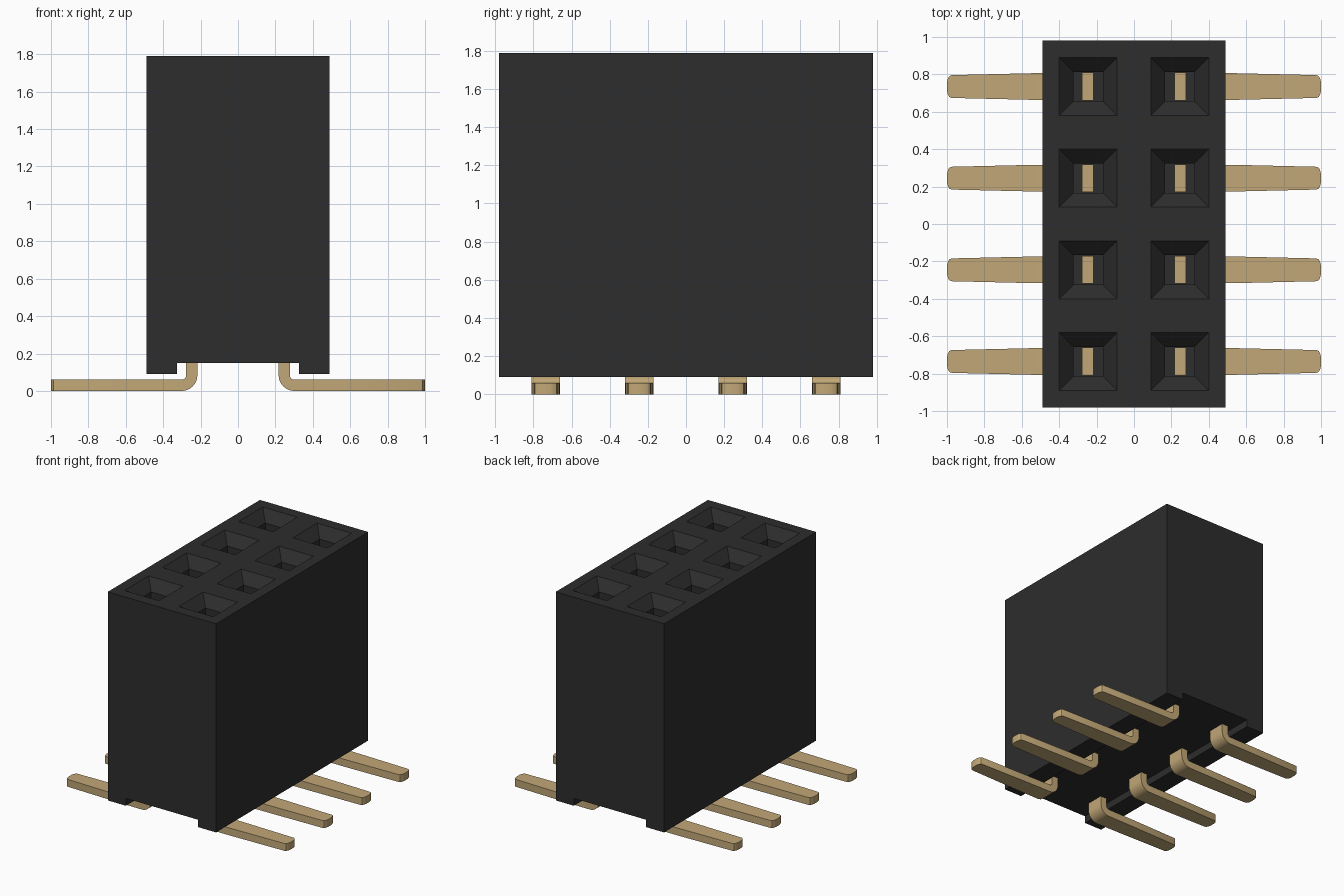
import bpy, bmesh, math

if "Cube" in bpy.data.objects:
    bpy.data.objects.remove(bpy.data.objects["Cube"], do_unlink=True)


def material(name, rgb, rough):
    m = bpy.data.materials.new(name)
    m.use_nodes = True
    m.diffuse_color = (*rgb, 1)
    bsdf = m.node_tree.nodes["Principled BSDF"]
    bsdf.inputs["Base Color"].default_value = (*rgb, 1)
    bsdf.inputs["Roughness"].default_value = rough
    return m


black = material("black plastic", (0.026, 0.026, 0.026), 0.6)
gold = material("pale gold", (0.54, 0.39, 0.185), 0.5)


def loft(bm, rings):
    """Closed solid through a list of matching vertex rings."""
    rows = [[bm.verts.new(p) for p in ring] for ring in rings]
    n = len(rows[0])
    for a, b in zip(rows, rows[1:]):
        for i in range(n):
            j = (i + 1) % n
            bm.faces.new((a[i], a[j], b[j], b[i]))
    bm.faces.new(rows[0][::-1])
    bm.faces.new(rows[-1])


def make_object(name, bm, mat):
    bmesh.ops.recalc_face_normals(bm, faces=bm.faces)
    mesh = bpy.data.meshes.new(name)
    bm.to_mesh(mesh)
    bm.free()
    mesh.materials.append(mat)
    ob = bpy.data.objects.new(name, mesh)
    bpy.context.collection.objects.link(ob)
    return ob


PITCH = 0.49
ROWS = [(i - 1.5) * PITCH for i in range(4)]
HALF_X, HALF_Y = 0.488, 0.98
BASE, TOP = 0.09, 1.79

# Housing: a block with a channel along its underside
profile = [(-HALF_X, BASE), (-0.325, BASE), (-0.325, 0.15), (0.325, 0.15),
           (0.325, BASE), (HALF_X, BASE), (HALF_X, TOP), (-HALF_X, TOP)]
bm = bmesh.new()
loft(bm, [[(x, y, z) for x, z in profile] for y in (-HALF_Y, HALF_Y)])
housing = make_object("housing", bm, black)

# Sockets: square funnels leading into deep square holes
bm = bmesh.new()
for y in ROWS:
    for x in (-PITCH / 2, PITCH / 2):
        loft(bm, [[(x + sx * h, y + sy * h, z)
                   for sx, sy in ((-1, -1), (1, -1), (1, 1), (-1, 1))]
                  for z, h in ((0.9, 0.078), (TOP - 0.08, 0.078), (TOP + 0.01, 0.165))])
cutter = make_object("socket_cutter", bm, black)
cutter.hide_render = True
mod = housing.modifiers.new("sockets", 'BOOLEAN')
mod.operation = 'DIFFERENCE'
mod.solver = 'EXACT'
mod.object = cutter
bpy.context.view_layer.objects.active = housing
bpy.ops.object.modifier_apply(modifier=mod.name)
bpy.data.objects.remove(cutter, do_unlink=True)


# Pins: flat strip rising in the socket, bent outward into a tapered foot
def make_pin(name, side, y):
    inner, outer, cx, cz = 0.025, 0.085, 0.302, 0.085
    # each station: inner-bend point, outer-bend point, half width
    stations = [((0.277, 1.25), (0.217, 1.25), 0.074)]
    for i in range(9):
        a = math.pi + i * math.pi / 16
        c, s = math.cos(a), math.sin(a)
        stations.append(((cx + inner * c, cz + inner * s),
                         (cx + outer * c, cz + outer * s), 0.074))
    for x, w in ((0.55, 0.071), (0.975, 0.061), (0.987, 0.056), (0.995, 0.043), (1.0, 0.022)):
        stations.append(((x, 0.06), (x, 0.0), w))
    bm = bmesh.new()
    loft(bm, [[(side * p[0], y - w, p[1]), (side * p[0], y + w, p[1]),
               (side * q[0], y + w, q[1]), (side * q[0], y - w, q[1])]
              for p, q, w in stations])
    pin = make_object(name, bm, gold)
    bpy.ops.object.select_all(action='DESELECT')
    pin.select_set(True)
    bpy.context.view_layer.objects.active = pin
    bpy.ops.object.shade_smooth_by_angle(angle=math.radians(25))


for side, label in ((1, "left"), (-1, "right")):
    for i, y in enumerate(ROWS):
        make_pin(f"{label}_pin_{i + 1}", side, y)
